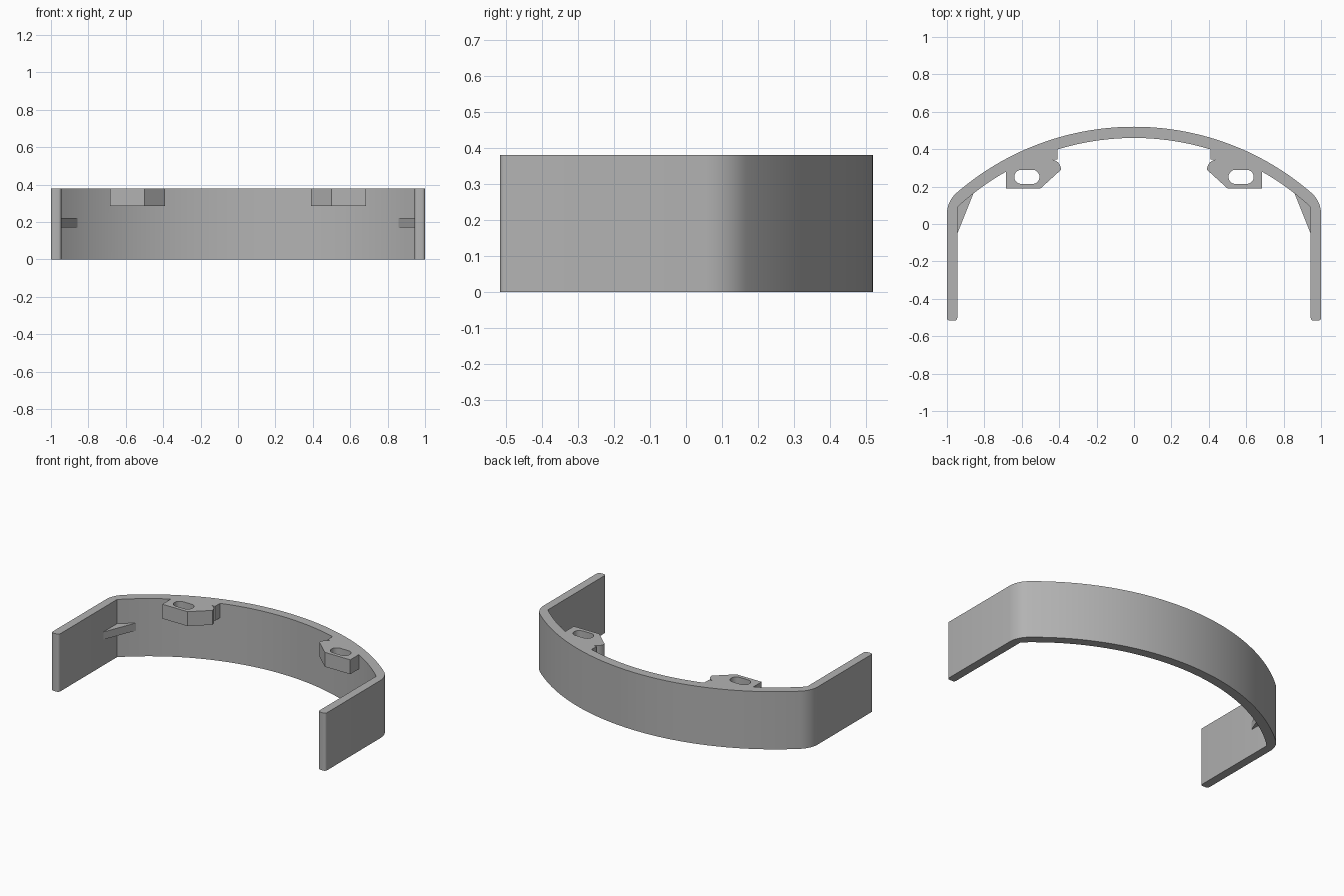
import bpy, bmesh
from math import radians, cos, sin, atan2, pi, sqrt

cube = bpy.data.objects.get("Cube")
if cube:
    bpy.data.objects.remove(cube, do_unlink=True)

HEIGHT = 0.38
CY = -0.93              # centre of the large arcs
R_OUT, R_IN = 1.45, 1.39
ARM_IN = 0.945          # inner face of the arms
FRONT = -0.517
FILLET = 0.15

grey = bpy.data.materials.new("matte_grey")
grey.use_nodes = True
grey.diffuse_color = (0.45, 0.45, 0.45, 1)
grey.node_tree.nodes["Principled BSDF"].inputs["Base Color"].default_value = (0.45, 0.45, 0.45, 1)


def arc(cx, cy, r, a0, a1, n):
    """Points on an arc from angle a0 to a1."""
    return [(cx + r * cos(a0 + (a1 - a0) * i / n),
             cy + r * sin(a0 + (a1 - a0) * i / n)) for i in range(n + 1)]


def mirror(points):
    return [(-x, y) for x, y in reversed(points)]


def prism(name, outline, z0, z1):
    """Extrude a flat outline between two heights."""
    bm = bmesh.new()
    face = bm.faces.new([bm.verts.new((x, y, z0)) for x, y in outline])
    ext = bmesh.ops.extrude_face_region(bm, geom=[face])
    top = [v for v in ext["geom"] if isinstance(v, bmesh.types.BMVert)]
    bmesh.ops.translate(bm, verts=top, vec=(0, 0, z1 - z0))
    bmesh.ops.recalc_face_normals(bm, faces=bm.faces)
    mesh = bpy.data.meshes.new(name)
    bm.to_mesh(mesh)
    bm.free()
    mesh.materials.append(grey)
    obj = bpy.data.objects.new(name, mesh)
    bpy.context.collection.objects.link(obj)
    return obj


def select(obj):
    bpy.ops.object.select_all(action="DESELECT")
    obj.select_set(True)
    bpy.context.view_layer.objects.active = obj


def combine(target, other, operation):
    """Apply a boolean and discard the helper."""
    mod = target.modifiers.new(operation.lower(), "BOOLEAN")
    mod.operation = operation
    mod.solver = "EXACT"
    mod.object = other
    select(target)
    bpy.ops.object.modifier_apply(modifier=mod.name)
    bpy.data.objects.remove(other, do_unlink=True)


# Curved band with two straight arms, rounded shoulders and arm tips
fx = 1 - FILLET
fy = CY + sqrt((R_OUT - FILLET) ** 2 - fx ** 2)
a_out = atan2(fy - CY, fx)
a_in = atan2(sqrt(R_IN ** 2 - ARM_IN ** 2), ARM_IN)
TIP = 0.015
right_side = (arc(ARM_IN + TIP, FRONT + TIP, TIP, -pi, -pi / 2, 4)
              + arc(1 - TIP, FRONT + TIP, TIP, -pi / 2, 0, 4)
              + arc(fx, fy, FILLET, 0, a_out, 10))
outer = arc(0, CY, R_OUT, a_out, pi - a_out, 56)[1:-1]
inner = arc(0, CY, R_IN, pi - a_in, a_in, 56)
band = prism("curved_band", right_side + outer + mirror(right_side) + inner, 0, HEIGHT)

# Stepped mounting tabs with slots, joined to the inside of the band
tab = ([(0.685, 0.19), (0.685, 0.33), (0.41, 0.44), (0.41, 0.345)]
       + arc(0.445, 0.29, 0.055, pi / 2, pi, 8) + [(0.50, 0.19)])
slot = arc(0.602, 0.252, 0.038, -pi / 2, pi / 2, 10) + arc(0.543, 0.252, 0.038, pi / 2, 3 * pi / 2, 10)
for flip in (list, mirror):
    combine(band, prism("mounting_tab", flip(tab), 0.285, HEIGHT), "UNION")
    combine(band, prism("slot_cutter", flip(slot), 0.2, 0.5), "DIFFERENCE")

# Clean up coplanar seams left by the joins
bm = bmesh.new()
bm.from_mesh(band.data)
bmesh.ops.remove_doubles(bm, verts=bm.verts, dist=0.0001)
bmesh.ops.dissolve_limit(bm, angle_limit=radians(0.3), verts=bm.verts, edges=bm.edges)
bm.to_mesh(band.data)
bm.free()
select(band)
bpy.ops.object.shade_smooth_by_angle(angle=radians(25))

# Thin corner gussets between the arms and the arc
gusset = [(ARM_IN + 0.005, -0.065), (ARM_IN + 0.005, 0.09), (0.90, 0.145), (0.85, 0.185)]
for name, flip in (("left_gusset", list), ("right_gusset", mirror)):
    prism(name, flip(gusset), 0.17, 0.22)
